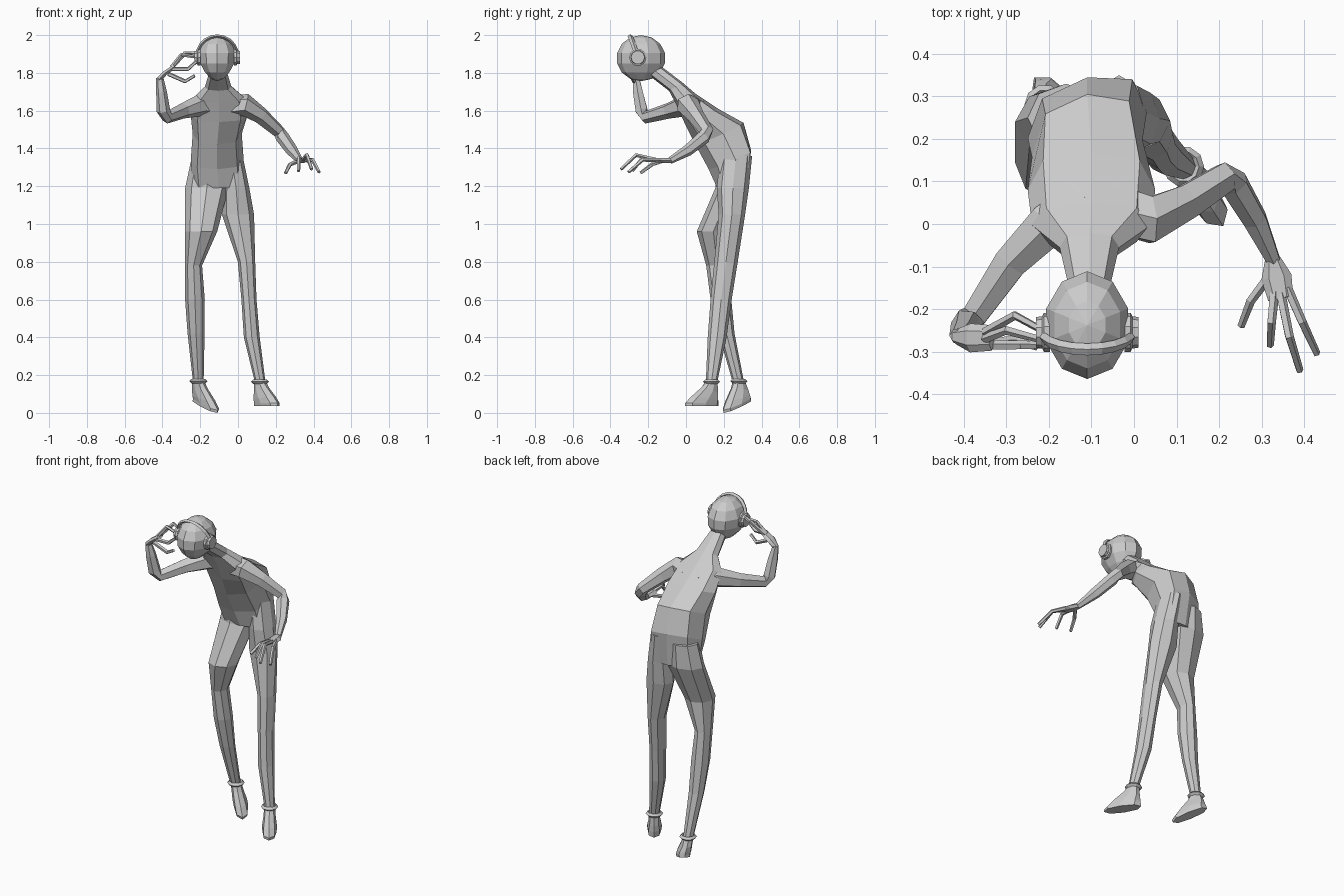
import bpy, bmesh
from math import sin, cos, pi
from mathutils import Vector as V

if "Cube" in bpy.data.objects:
    bpy.data.objects.remove(bpy.data.objects["Cube"])

grey = bpy.data.materials.new("plain_grey")
grey.use_nodes = True
COLOUR = (0.6, 0.6, 0.6, 1)
grey.diffuse_color = COLOUR
grey.node_tree.nodes["Principled BSDF"].inputs["Base Color"].default_value = COLOUR


def finish(name, bm):
    bmesh.ops.recalc_face_normals(bm, faces=bm.faces)
    mesh = bpy.data.meshes.new(name)
    bm.to_mesh(mesh)
    bm.free()
    mesh.materials.append(grey)
    obj = bpy.data.objects.new(name, mesh)
    bpy.context.collection.objects.link(obj)
    return obj


def loft(name, rings, n=8, power=1.0):
    """Skin rings given as (centre, half axis u, half axis v)."""
    bm = bmesh.new()
    rows = []
    for c, u, v in rings:
        row = []
        for i in range(n):
            a = 2 * pi * i / n
            p, q = [(1 if k > 0 else -1) * abs(k) ** power if abs(k) > 1e-6 else 0
                    for k in (cos(a), sin(a))]
            row.append(bm.verts.new(c + u * p + v * q))
        rows.append(row)
    for a, b in zip(rows, rows[1:]):
        for i in range(n):
            j = (i + 1) % n
            bm.faces.new((a[i], a[j], b[j], b[i]))
    bm.faces.new(rows[0])
    bm.faces.new(rows[-1])
    return finish(name, bm)


def limb(name, points, side=(1, 0, 0), n=6):
    """Tube through (x, y, z, half width along side, half thickness)."""
    pos = [V(p[:3]) for p in points]
    u = V(side)
    rings = []
    for i, p in enumerate(points):
        t = (pos[min(i + 1, len(pos) - 1)] - pos[max(i - 1, 0)]).normalized()
        u = (u - t * u.dot(t)).normalized()
        rings.append((pos[i], u * p[3], t.cross(u) * p[4]))
    return loft(name, rings, n)


def column(name, points):
    """Leg made of level rings: x, y, z, half width, half depth."""
    return loft(name, [(V(p[:3]), V((p[3], 0, 0)), V((0, p[4], 0))) for p in points])


# Torso and neck: x centre, half width, yaw, front (y, z), back (y, z)
body = [
    (-.10, .14, .02, (.165, 1.19), (.32, 1.19)),
    (-.11, .14, .03, (.12, 1.29), (.345, 1.39)),
    (-.11, .13, .02, (.05, 1.42), (.305, 1.535)),
    (-.10, .15, .0, (-.01, 1.54), (.17, 1.61)),
    (-.10, .14, .0, (-.055, 1.64), (.05, 1.69)),
    (-.105, .07, .0, (-.09, 1.705), (-.02, 1.75)),
    (-.105, .045, .0, (-.20, 1.79), (-.125, 1.83)),
]
rings = []
for x, w, yaw, f, b in body:
    f, b = V((x, *f)), V((x, *b))
    rings.append(((f + b) / 2, V((w, yaw, 0)), (b - f) / 2))
loft("torso", rings, 8, .8)

# Legs
column("right_leg", [
    (-.16, .25, 1.33, .09, .08), (-.165, .24, 1.19, .115, .085),
    (-.195, .145, .96, .085, .088), (-.235, .165, .78, .045, .058),
    (-.228, .185, .6, .052, .055), (-.222, .215, .42, .045, .042),
    (-.21, .278, .16, .028, .03)])
column("left_leg", [
    (-.035, .265, 1.36, .06, .085), (-.01, .248, 1.19, .07, .085),
    (0, .243, 1.05, .085, .07), (.045, .212, .8, .046, .062),
    (.058, .186, .6, .04, .056), (.073, .165, .4, .042, .05),
    (.118, .135, .16, .028, .03)])


# Shoes with ankle cuffs
def shoe(side, ankle, heel, toe):
    ankle, heel, toe = V(ankle), V(heel), V(toe)
    f = (toe - heel).normalized()
    flat = V((f.x, f.y, 0)).normalized()
    across = V((0, 0, 1)).cross(flat)
    up = across.cross(f)
    up *= 1 if up.z > 0 else -1
    rings = []
    for s, k, w, lift in [(0, 0, .03, 0), (.5, .22, .033, 0),
                          (.85, .7, .04, .012), (1, 1, .04, .015), (1, 1, .038, 0)]:
        a = (ankle - flat * .032).lerp(heel, s) + up * lift
        b = (ankle + flat * .032).lerp(toe, k) + up * lift
        rings.append(((a + b) / 2, (b - a) / 2, across * w))
    loft(side + "_shoe", rings, 8, .85)
    bpy.ops.mesh.primitive_torus_add(location=ankle, major_segments=10, minor_segments=4,
                                     major_radius=.036, minor_radius=.012)
    cuff = bpy.context.object
    cuff.name = side + "_cuff"
    cuff.data.materials.append(grey)


shoe("right", (-.21, .28, .168), (-.235, .345, .07), (-.11, .20, .0))
shoe("left", (.117, .135, .165), (.095, .172, .037), (.21, -.005, .037))

# Arms
limb("right_arm", [
    (-.12, .06, 1.62, .06, .06), (-.20, 0, 1.63, .06, .058),
    (-.29, -.09, 1.60, .042, .045), (-.375, -.215, 1.565, .033, .034),
    (-.395, -.235, 1.60, .036, .036), (-.405, -.255, 1.70, .03, .028),
    (-.415, -.265, 1.775, .018, .02)], (0, 0, 1))
limb("left_arm", [
    (-.06, .04, 1.62, .06, .065), (.04, .01, 1.63, .06, .062),
    (.12, .05, 1.575, .045, .046), (.215, .11, 1.49, .034, .038),
    (.235, .095, 1.46, .036, .036), (.285, .01, 1.39, .032, .03),
    (.328, -.085, 1.335, .018, .018)], (0, 0, 1))

# Palms
limb("right_palm", [
    (-.418, -.265, 1.765, .018, .016), (-.385, -.268, 1.80, .034, .014),
    (-.335, -.268, 1.835, .03, .012)], (0, 1, 0))
limb("left_palm", [
    (.326, -.08, 1.336, .018, .016), (.335, -.125, 1.337, .036, .015),
    (.345, -.175, 1.34, .03, .012)], (1, 0, 0))

# Fingers: base, knuckle, tip
fingers = {
    "right_index": ((-.35, -.255, 1.83), (-.28, -.215, 1.905), (-.225, -.245, 1.905)),
    "right_middle": ((-.35, -.27, 1.83), (-.30, -.25, 1.895), (-.225, -.27, 1.885)),
    "right_little": ((-.35, -.285, 1.82), (-.265, -.285, 1.82), (-.22, -.285, 1.86)),
    "right_thumb": ((-.37, -.28, 1.795), (-.28, -.275, 1.755), (-.23, -.29, 1.785)),
    "left_thumb": ((.32, -.12, 1.335), (.275, -.18, 1.315), (.252, -.24, 1.27)),
    "left_index": ((.33, -.16, 1.34), (.323, -.23, 1.35), (.32, -.285, 1.28)),
    "left_middle": ((.345, -.165, 1.34), (.365, -.265, 1.365), (.39, -.345, 1.29)),
    "left_little": ((.36, -.15, 1.338), (.395, -.23, 1.34), (.43, -.305, 1.275)),
}
for name, path in fingers.items():
    limb(name + "_finger", [(*p, r, r) for p, r in zip(path, (.012, .011, .009))], (.3, .2, 1), 5)

# Head, narrowing toward the jaw
bm = bmesh.new()
bmesh.ops.create_uvsphere(bm, u_segments=10, v_segments=7, radius=1)
for v in bm.verts:
    jaw = 1 + .28 * min(v.co.z, 0)
    v.co = V((-.11 + .104 * v.co.x * jaw, -.238 + .13 * v.co.y, 1.878 + .122 * v.co.z))
finish("head", bm)

# Headphones
arc = [pi * i / 10 for i in range(11)]
loft("headband", [
    (V((-.11 + .108 * cos(a), -.255 - .04 * sin(a), 1.885 + .11 * sin(a))),
     V((.009 * cos(a), 0, .009 * sin(a))), V((0, .014, 0))) for a in arc], 4)
for side, x, d in (("left", -.022, 1), ("right", -.198, -1)):
    loft(side + "_ear_cup", [
        (V((x + d * k, -.255, 1.882)), V((0, r, 0)), V((0, 0, r)))
        for k, r in ((0, .046), (.014, .046), (.018, .038), (.032, .036))], 10)
